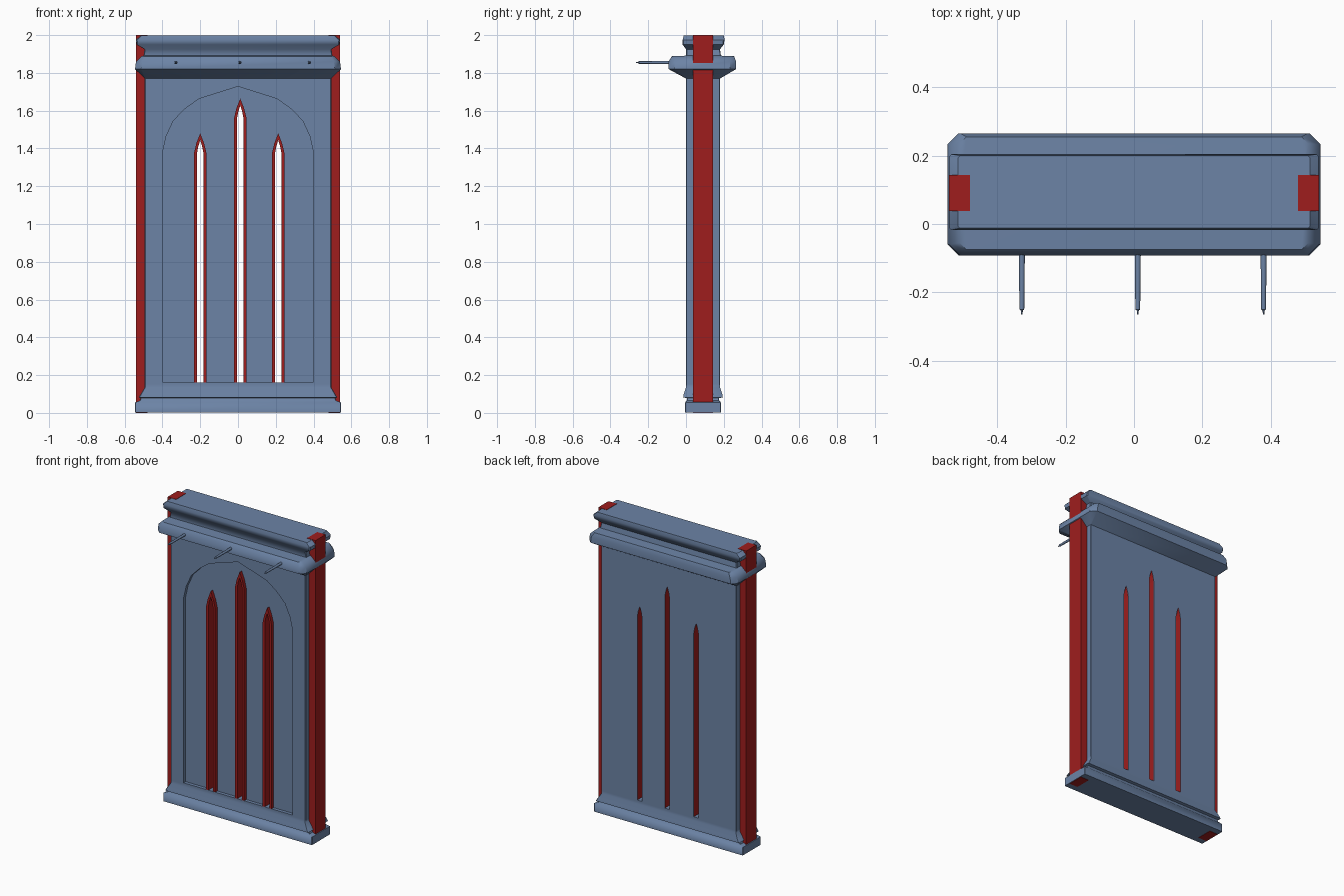
import bpy, bmesh, math

if "Cube" in bpy.data.objects:
    bpy.data.objects.remove(bpy.data.objects["Cube"])


def material(name, rgb):
    m = bpy.data.materials.new(name)
    m.diffuse_color = (*rgb, 1)
    m.use_nodes = True
    m.node_tree.nodes["Principled BSDF"].inputs["Base Color"].default_value = m.diffuse_color
    return m


red = material("red", (0.345, 0.0125, 0.0125))
slate = material("slate", (0.15, 0.229, 0.38))


def make_object(name, bm, mat=slate):
    bmesh.ops.recalc_face_normals(bm, faces=bm.faces)
    me = bpy.data.meshes.new(name)
    bm.to_mesh(me)
    bm.free()
    ob = bpy.data.objects.new(name, me)
    bpy.context.collection.objects.link(ob)
    me.materials.append(mat)
    return ob


def loft(bm, rings, caps=True):
    loops = [[bm.verts.new(p) for p in r] for r in rings]
    n = len(loops[0])
    for a, b in zip(loops, loops[1:]):
        for i in range(n):
            j = (i + 1) % n
            bm.faces.new((a[i], a[j], b[j], b[i]))
    if caps:
        bm.faces.new(loops[0])
        bm.faces.new(loops[-1])


def prism(name, outline, y0, y1, mat=slate):
    bm = bmesh.new()
    loft(bm, [[(x, y, z) for x, z in outline] for y in (y0, y1)])
    return make_object(name, bm, mat)


def ring(z, hx, y0, y1, c):
    # rectangle with clipped corners
    return [(-hx + c, y0, z), (hx - c, y0, z), (hx, y0 + c, z), (hx, y1 - c, z),
            (hx - c, y1, z), (-hx + c, y1, z), (-hx, y1 - c, z), (-hx, y0 + c, z)]


def lancet(cx, hw, z0, apex, spring):
    # pointed window outline
    rise = apex - spring
    right = [(hw, z0), (hw, spring), (hw * 0.62, spring + rise * 0.5)]
    return ([(cx + x, z) for x, z in right] + [(cx, apex)]
            + [(cx - x, z) for x, z in reversed(right)])


def cut(target, cutter):
    m = target.modifiers.new("cut", 'BOOLEAN')
    m.operation = 'DIFFERENCE'
    m.solver = 'EXACT'
    m.object = cutter
    bpy.context.view_layer.objects.active = target
    bpy.ops.object.modifier_apply(modifier=m.name)
    bpy.data.objects.remove(cutter)


# wall with base, ledge and top mouldings, as stacked cross-sections
sections = [
    (0.002, 0.545, -0.005, 0.185, 0.003), (0.055, 0.545, -0.005, 0.185, 0.003),
    (0.065, 0.52, 0.004, 0.176, 0.003), (0.078, 0.515, 0.004, 0.176, 0.003),
    (0.082, 0.525, -0.015, 0.195, 0.004), (0.10, 0.515, -0.012, 0.192, 0.004),
    (0.135, 0.494, 0.0, 0.18, 0.003), (0.152, 0.494, 0.0, 0.18, 0.003),
    (1.765, 0.494, 0.0, 0.18, 0.003), (1.77, 0.494, 0.0, 0.18, 0.003),
    (1.82, 0.545, -0.092, 0.265, 0.032), (1.86, 0.54, -0.092, 0.265, 0.032),
    (1.888, 0.51, -0.075, 0.255, 0.02), (1.891, 0.50, 0.0, 0.185, 0.004),
    (1.925, 0.495, 0.0, 0.18, 0.004), (1.95, 0.537, -0.018, 0.2, 0.006),
    (1.975, 0.54, -0.018, 0.204, 0.006), (1.998, 0.515, -0.012, 0.2, 0.006),
]
bm = bmesh.new()
loft(bm, [ring(*s) for s in sections])
wall = make_object("wall", bm)

# shallow arched recess on the front
half = [(0.398, 0.16), (0.398, 1.385), (0.38, 1.465), (0.342, 1.547),
        (0.28, 1.61), (0.208, 1.662)]
arch = half + [(0.0, 1.728)] + [(-x, z) for x, z in reversed(half)]
cut(wall, prism("recess_cutter", arch, -0.05, 0.022))

# narrow windows with red lining
windows = [(-0.2, 1.48, 1.375), (0.012, 1.664, 1.56), (0.213, 1.48, 1.375)]
for i, (cx, apex, spring) in enumerate(windows):
    outer = lancet(cx, 0.033, 0.16, apex, spring)
    inner = lancet(cx, 0.0175, 0.16, apex - 0.035, spring)
    cut(wall, prism("window_cutter", inner, -0.1, 0.3))
    bm = bmesh.new()
    lining = lancet(cx, 0.017, 0.1605, apex - 0.036, spring)
    loft(bm, [[(x, 0.0225, z) for x, z in outer], [(x, 0.0, z) for x, z in outer],
              [(x, 0.0, z) for x, z in lining], [(x, 0.179, z) for x, z in lining]], caps=False)
    # leave the sill grey
    bmesh.ops.delete(bm, geom=[f for f in bm.faces if max(v.co.z for v in f.verts) < 0.17],
                     context='FACES')
    make_object(f"window_frame_{i + 1}", bm, red)

# side posts
for name, s in (("left_post", -1), ("right_post", 1)):
    prism(name, [(s * 0.48, 0), (s * 0.541, 0), (s * 0.541, 2), (s * 0.48, 2)], 0.038, 0.143, red)

# pegs sticking out of the ledge
pegs = []
for i, x in enumerate((-0.328, 0.011, 0.379)):
    bm = bmesh.new()
    loft(bm, [[(x + r * math.cos(k * math.pi / 4), y, 1.855 + r * math.sin(k * math.pi / 4))
               for k in range(8)]
              for y, r in ((-0.07, 0.009), (-0.25, 0.007), (-0.253, 0.003), (-0.265, 0.002))])
    pegs.append(make_object(f"peg_{i + 1}", bm))

# soften the mouldings and pegs, keep hard edges
for ob in [wall] + pegs:
    bpy.ops.object.select_all(action='DESELECT')
    ob.select_set(True)
    bpy.context.view_layer.objects.active = ob
    bpy.ops.object.shade_smooth_by_angle(angle=math.radians(48 if ob in pegs else 42))
